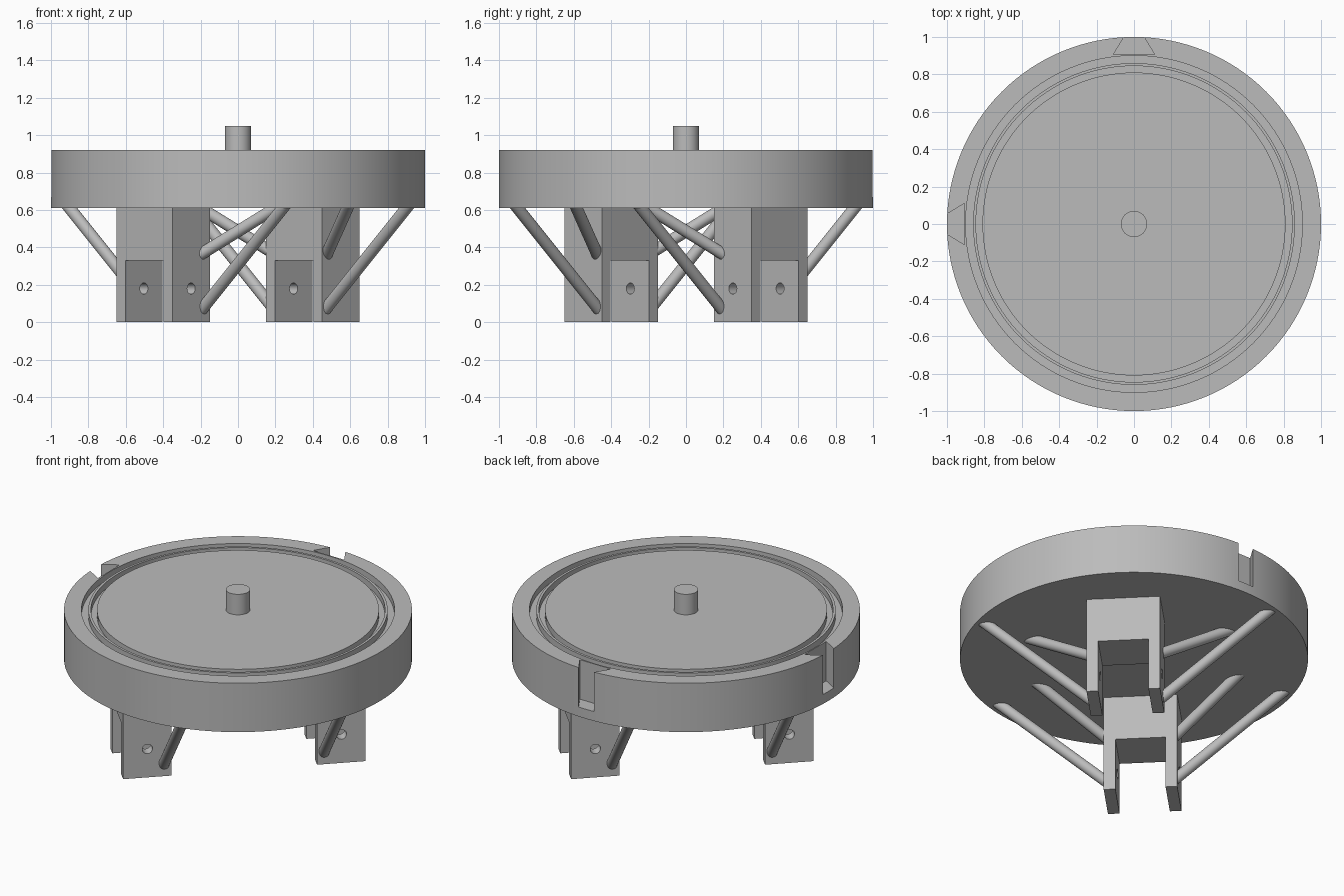
import bpy, bmesh
from math import pi, radians
from mathutils import Vector, Matrix

cube = bpy.data.objects.get("Cube")
if cube:
    bpy.data.objects.remove(cube, do_unlink=True)

GREY = (0.5, 0.5, 0.5, 1)
metal = bpy.data.materials.new("plain grey")
metal.use_nodes = True
metal.diffuse_color = GREY
metal.node_tree.nodes["Principled BSDF"].inputs["Base Color"].default_value = GREY

BASE, TOP = 0.61, 0.92       # underside and top of the disc


def finish(bm, name):
    bmesh.ops.recalc_face_normals(bm, faces=bm.faces)
    mesh = bpy.data.meshes.new(name)
    bm.to_mesh(mesh)
    bm.free()
    mesh.materials.append(metal)
    obj = bpy.data.objects.new(name, mesh)
    bpy.context.collection.objects.link(obj)
    return obj


def smooth(obj):
    bpy.ops.object.select_all(action='DESELECT')
    obj.select_set(True)
    bpy.context.view_layer.objects.active = obj
    bpy.ops.object.shade_smooth_by_angle(angle=radians(30))


def rod(name, start, end, radius, sides=32):
    start, end = Vector(start), Vector(end)
    axis = end - start
    place = Matrix.Translation((start + end) / 2) @ axis.to_track_quat('Z', 'Y').to_matrix().to_4x4()
    bm = bmesh.new()
    bmesh.ops.create_cone(bm, cap_ends=True, segments=sides, radius1=radius,
                          radius2=radius, depth=axis.length, matrix=place)
    return finish(bm, name)


def prism(name, points, push):
    bm = bmesh.new()
    face = bm.faces.new([bm.verts.new(p) for p in points])
    out = bmesh.ops.extrude_face_region(bm, geom=[face])
    bmesh.ops.translate(bm, vec=push, verts=[v for v in out["geom"] if isinstance(v, bmesh.types.BMVert)])
    return finish(bm, name)


def cut(obj, cutter):
    mod = obj.modifiers.new("cut", 'BOOLEAN')
    mod.object, mod.operation, mod.solver = cutter, 'DIFFERENCE', 'EXACT'
    bpy.context.view_layer.objects.active = obj
    bpy.ops.object.modifier_apply(modifier=mod.name)
    bpy.data.objects.remove(cutter, do_unlink=True)


# Turned disc with two ring grooves in its top
floor = TOP - 0.04
profile = [(0, BASE), (1, BASE), (1, TOP), (0.9, TOP), (0.9, floor), (0.86, floor), (0.86, TOP),
           (0.845, TOP), (0.845, floor), (0.81, floor), (0.81, TOP), (0, TOP)]
bm = bmesh.new()
verts = [bm.verts.new((r, 0, z)) for r, z in profile]
edges = [bm.edges.new(pair) for pair in zip(verts, verts[1:])]
bmesh.ops.spin(bm, geom=verts + edges, cent=(0, 0, 0), axis=(0, 0, 1), angle=2 * pi, steps=128)
bmesh.ops.remove_doubles(bm, verts=bm.verts, dist=0.0001)
disc = finish(bm, "disc")

# Dovetail notches at the back and the right of the rim
outline = [(-0.11, 0.907), (0.11, 0.907), (0.035, 1.03), (-0.035, 1.03)]
for turned in (False, True):
    points = [(-y, x, 0.67) if turned else (x, y, 0.67) for x, y in outline]
    cut(disc, prism("notch_cutter", points, (0, 0, 0.4)))
smooth(disc)

# Centre pin
smooth(rod("centre_pin", (0, 0, TOP - 0.02), (0, 0, 1.05), 0.07, 48))

# Forked legs, standing on the diagonal
radial = Vector((1, 1, 0)).normalized()
across = Vector((1, -1, 0)).normalized()
up = Vector((0, 0, 1))
W, SLOT, DEEP = 0.212, 0.145, 0.283
fork = [(-W, 0), (-SLOT, 0), (-SLOT, 0.33), (SLOT, 0.33), (SLOT, 0), (W, 0), (W, BASE), (-W, BASE)]
for side, label in ((-1, "front_right"), (1, "back_left")):
    centre = radial * 0.566 * side
    near = centre - radial * DEEP / 2
    leg = prism(label + "_leg", [near + across * a + up * z for a, z in fork], radial * DEEP)
    hole = centre + up * 0.18
    cut(leg, rod("hole_cutter", hole - across * 0.4, hole + across * 0.4, 0.03))
    smooth(leg)

# Slanting struts, two on each cheek of each leg
mirrors = {"front_right_inner": lambda x, y: (x, y), "front_right_outer": lambda x, y: (y, x),
           "back_left_inner": lambda x, y: (-y, -x), "back_left_outer": lambda x, y: (-x, -y)}
struts = {"long_strut": ((-0.18, -0.48, 0.085), (0.24, -0.9, BASE)),
          "short_strut": ((-0.18, -0.48, 0.375), (0.20, -0.585, BASE))}
for place, flip in mirrors.items():
    for kind, ends in struts.items():
        a, b = (Vector((*flip(x, y), z)) for x, y, z in ends)
        way = (b - a).normalized()
        smooth(rod(place + "_" + kind, a - way * 0.025, b + way * 0.06, 0.032))
